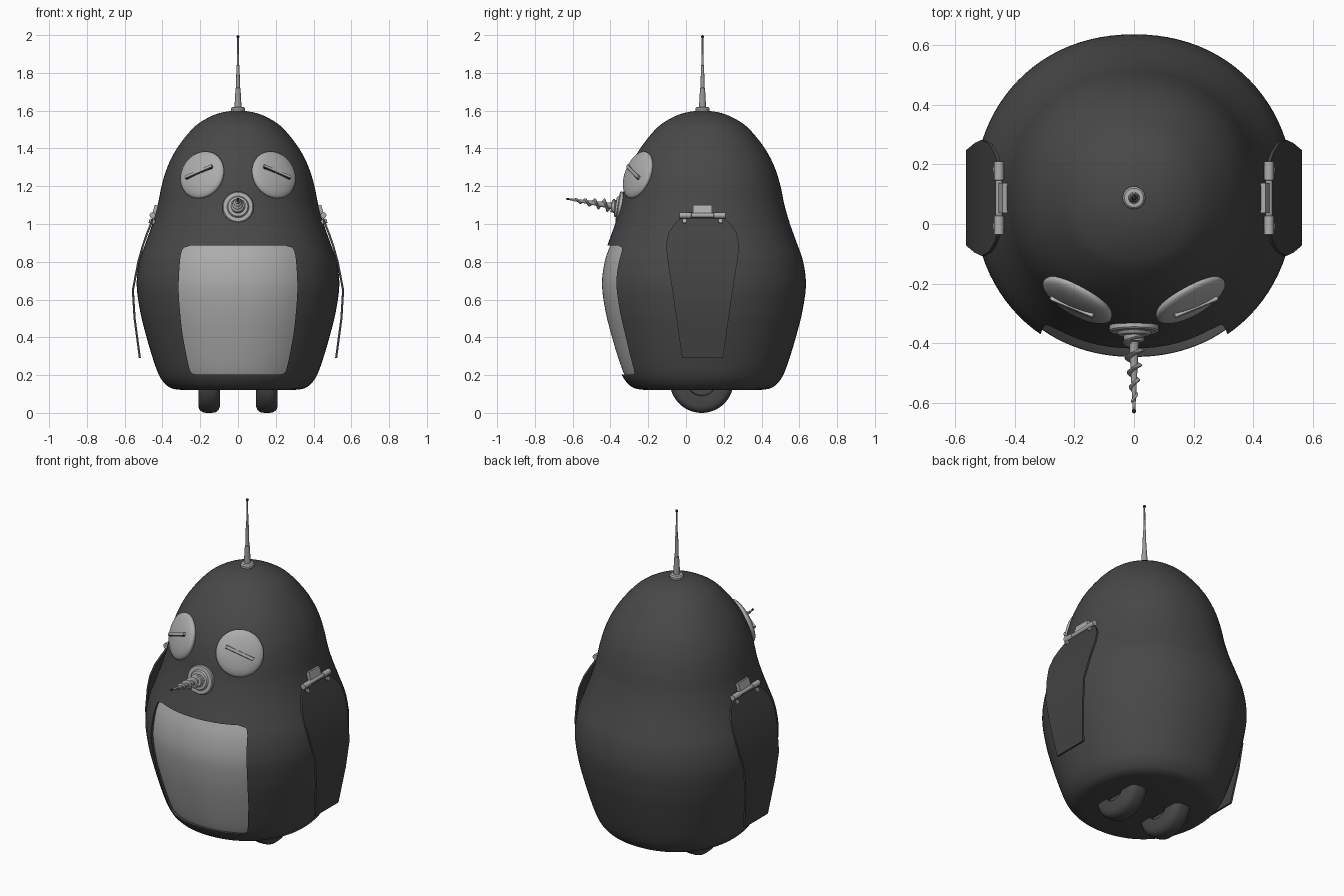
import bpy, bmesh, math
from mathutils import Matrix, Vector

if "Cube" in bpy.data.objects:
    bpy.data.objects.remove(bpy.data.objects["Cube"])

CY, N = 0.0875, 2.12          # body axis and cross-section squareness


def material(name, v):
    m = bpy.data.materials.new(name)
    m.diffuse_color = (v, v, v, 1)
    m.use_nodes = True
    m.node_tree.nodes["Principled BSDF"].inputs["Base Color"].default_value = m.diffuse_color
    return m


BODY = material("charcoal", 0.065)
WING = material("wing charcoal", 0.055)
LIGHT = material("light grey", 0.42)
METAL = material("metal grey", 0.33)
DARK = material("near black", 0.03)


def smooth(ob, angle=35):
    bpy.ops.object.select_all(action='DESELECT')
    ob.select_set(True)
    bpy.context.view_layer.objects.active = ob
    bpy.ops.object.shade_smooth_by_angle(angle=math.radians(angle))


def finish(name, bm, mat, matrix=Matrix()):
    bmesh.ops.transform(bm, matrix=matrix, verts=bm.verts)
    bmesh.ops.remove_doubles(bm, verts=bm.verts, dist=1e-5)
    bmesh.ops.recalc_face_normals(bm, faces=bm.faces)
    me = bpy.data.meshes.new(name)
    bm.to_mesh(me)
    bm.free()
    me.materials.append(mat)
    ob = bpy.data.objects.new(name, me)
    bpy.context.collection.objects.link(ob)
    smooth(ob)
    return ob


def skin(rows, closed=True, caps=False):
    """Quads between rows of points."""
    bm = bmesh.new()
    vs = [[bm.verts.new(p) for p in row] for row in rows]
    n = len(rows[0])
    for a, b in zip(vs, vs[1:]):
        for i in range(n if closed else n - 1):
            j = (i + 1) % n
            bm.faces.new((a[i], a[j], b[j], b[i]))
    if caps:
        bm.faces.new(vs[0][::-1])
        bm.faces.new(vs[-1])
    return bm


def lathe(name, pts, mat, matrix, segs=48):
    rows = [[(max(r, 1e-7) * math.cos(2 * math.pi * i / segs),
              max(r, 1e-7) * math.sin(2 * math.pi * i / segs), h)
             for i in range(segs)] for r, h in pts]
    return finish(name, skin(rows), mat, matrix)


def box(name, size, mat, matrix):
    bm = bmesh.new()
    bmesh.ops.create_cube(bm, size=1, matrix=Matrix.Diagonal((*size, 1)))
    return finish(name, bm, mat, matrix)


def frame(loc, direction):
    """Local z along the direction, local y upwards."""
    q = Vector(direction).to_track_quat('Z', 'Y')
    return Matrix.Translation(loc) @ q.to_matrix().to_4x4()


def spline(pts, steps):
    """Catmull-Rom through 2D points."""
    p = [Vector(q) for q in pts]
    p = [2 * p[0] - p[1]] + p + [Vector((-p[-2][0], p[-2][1]))]
    out = []
    for a, b, c, d in zip(p, p[1:], p[2:], p[3:]):
        for k in range(steps):
            t = k / steps
            out.append(0.5 * (2 * b + (c - a) * t + (2 * a - 5 * b + 4 * c - d) * t * t
                              + (3 * b - a - 3 * c + d) * t ** 3))
    return out + [p[-2]]


# Body: near-round rings following one profile (radius, height)
profile = [(0.31, 0.122), (0.355, 0.129), (0.39, 0.15), (0.427, 0.2), (0.464, 0.3),
           (0.505, 0.44), (0.531, 0.55), (0.5475, 0.68), (0.533, 0.8), (0.499, 0.9),
           (0.463, 1.0), (0.434, 1.1), (0.413, 1.2), (0.382, 1.3), (0.33, 1.4),
           (0.25, 1.5), (0.185, 1.55), (0.1, 1.587), (0, 1.6)]
rings = spline(profile, 5)


def power(v):
    return math.copysign(abs(v) ** (2 / N), v)


rows = []
for r, z in rings:
    r = max(r, 1e-7)
    rows.append([(0.98 * r * power(math.cos(2 * math.pi * i / 96)),
                  CY + r * power(math.sin(2 * math.pi * i / 96)), z) for i in range(96)])
rows.insert(0, [(0, CY, 0.122 + i * 1e-9) for i in range(96)])
body = finish("body", skin(rows), BODY)


def front_y(x, z, inset):
    for (r0, z0), (r1, z1) in zip(rings, rings[1:]):
        if z0 <= z <= z1:
            r = r0 + (r1 - r0) * (z - z0) / (z1 - z0) - inset
            return CY - r * (1 - abs(x / (0.98 * r)) ** N) ** (1 / N)


# Belly panel: rounded plate sunk into a matching recess
outline = spline([(0.215, 0.203), (0.24, 0.208), (0.255, 0.228), (0.274, 0.31), (0.298, 0.45),
                  (0.314, 0.64), (0.309, 0.78), (0.301, 0.845), (0.286, 0.875), (0.25, 0.886)], 4)
outline = outline[:-4] + [outline[-1]]


def patch(inset):
    return [[(w * u / 12, front_y(w * u / 12, z, inset), z) for u in range(-12, 13)]
            for w, z in outline]


# closed cutter: each row loops along the recess floor and back in front of the body
loops = [row + [(x, -0.8, z) for x, y, z in row[::-1]] for row in patch(0.022)]
cutter = finish("recess_cutter", skin(loops, caps=True), BODY)
cutter.hide_render = True
mod = body.modifiers.new("recess", 'BOOLEAN')
mod.operation, mod.solver, mod.object = 'DIFFERENCE', 'EXACT', cutter
bpy.context.view_layer.objects.active = body
bpy.ops.object.modifier_apply(modifier=mod.name)
bpy.data.objects.remove(cutter)
smooth(body)
finish("belly_panel", skin(patch(0.015), closed=False), LIGHT)

for s, side in ((1, "right"), (-1, "left")):
    # Eye: tilted lens with a slanted closed lid
    eye = frame((0.19 * s, -0.255, 1.26), (0.476 * s, -0.824, 0.309))
    lens = [(0.13 * math.cos(a), (0.035 if a > 0 else 0.045) * math.sin(a))
            for a in [math.pi * (k / 24 - 0.5) for k in range(25)]]
    lathe(side + "_eye", lens, LIGHT, eye)
    lid = eye @ Matrix.Rotation(math.radians(-23 * s), 4, 'Z')
    box(side + "_eyelid", (0.165, 0.014, 0.03), LIGHT, lid @ Matrix.Translation((0, 0.008, 0.025)))
    box(side + "_eye_slit", (0.16, 0.006, 0.02), DARK, lid @ Matrix.Translation((0, -0.002, 0.027)))

    # Wing: thin bent plate (height, outward distance, half width)
    shape = [(0.29, 0.525, 0.108), (0.5, 0.553, 0.138), (0.65, 0.562, 0.16), (0.8, 0.533, 0.184),
             (0.88, 0.511, 0.194), (0.95, 0.487, 0.182), (1.0, 0.467, 0.15), (1.03, 0.456, 0.115)]
    loops = [[(s * (x + dx), CY + w * k, z) for dx, k in ((0, -1), (0, 1), (-0.011, 1), (-0.011, -1))]
             for z, x, w in shape]
    finish(side + "_wing", skin(loops, caps=True), WING)

    # Shoulder hinge: pin, mounting block and two bolts
    pin = [(0, -0.122), (0.016, -0.122), (0.016, -0.06), (0.012, -0.058),
           (0.012, 0.058), (0.016, 0.06), (0.016, 0.122), (0, 0.122)]
    lathe(side + "_hinge_pin", pin, LIGHT, frame((0.452 * s, CY, 1.046), (0, 1, 0)), 20)
    lean = Matrix.Translation((0.438 * s, CY, 1.075)) @ Matrix.Rotation(-0.28 * s, 4, 'Y')
    box(side + "_hinge_block", (0.02, 0.1, 0.05), LIGHT, lean)
    for k in (-1, 1):
        lathe(side + "_hinge_bolt", [(0, -0.02), (0.012, -0.02), (0.012, 0.01), (0, 0.012)], LIGHT,
              frame((0.46 * s, CY + 0.095 * k, 1.014), (s, 0, 0.35)), 16)

    # Wheel: rounded tyre with sunken hub on both sides
    half = [(0, 0.04), (0.075, 0.04), (0.08, 0.057), (0.135, 0.057), (0.153, 0.05),
            (0.165, 0.036), (0.169, 0.015)]
    tyre = half + [(r, -h) for r, h in half[::-1]]
    lathe(side + "_wheel", tyre, BODY, frame((0.153 * s, 0.083, 0.169), (1, 0, 0)), 64)

# Drill nose: stepped base, corkscrew thread, core and needle tip
nose = frame((0, -0.345, 1.088), (0, -0.285, 0.045))
lathe("nose_base", [(0, -0.02), (0.083, -0.02), (0.083, 0.012), (0.078, 0.017), (0.058, 0.018),
                    (0.052, 0.028), (0.036, 0.03), (0.032, 0.05), (0, 0.052)], LIGHT, nose)
thread = []
for k in range(145):
    t = k / 144
    a, off, rad = 2 * math.pi * 4.5 * t, 0.023 * (1 - 0.8 * t), 0.019 * (1 - 0.72 * t)
    thread.append([(off * math.cos(a) + rad * math.cos(b), off * math.sin(a) + rad * math.sin(b),
                    0.03 + 0.225 * t) for b in [math.pi * i / 7 for i in range(14)]])
finish("drill_thread", skin(thread, caps=True), METAL, nose)
lathe("drill_core", [(0, 0.02), (0.018, 0.02), (0.006, 0.25), (0.004, 0.28), (0, 0.28)], METAL, nose, 20)
lathe("drill_tip", [(0, 0.276), (0.006, 0.28), (0.006, 0.289), (0, 0.2935)], DARK, nose, 16)

# Antenna: collar, tapered telescopic rod and bead
top = Matrix.Translation((0, CY, 0))
lathe("antenna_collar", [(0, 1.58), (0.037, 1.59), (0.038, 1.61), (0.032, 1.618), (0.02, 1.62),
                         (0, 1.62)], LIGHT, top, 32)
lathe("antenna_rod", [(0, 1.6), (0.019, 1.615), (0.013, 1.72), (0.011, 1.722), (0.008, 1.84),
                      (0.006, 1.842), (0.004, 1.99), (0, 1.99)], METAL, top, 20)
lathe("antenna_bead", [(0, 1.984), (0.006, 1.986), (0.008, 1.992), (0.006, 1.998), (0, 2.0)],
      DARK, top, 16)
